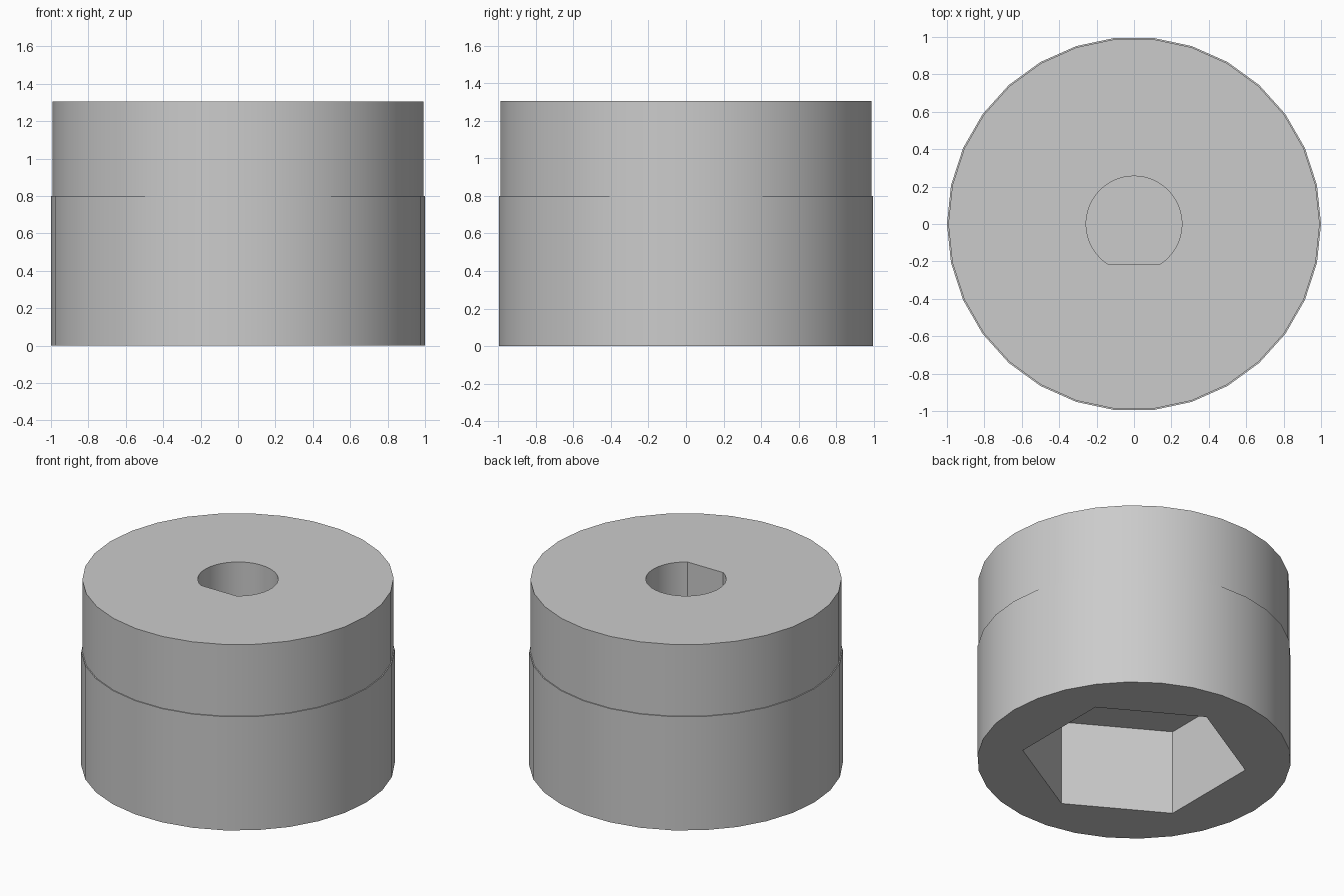
import bpy
import bmesh
from math import cos, sin, pi, radians, asin

cube = bpy.data.objects.get("Cube")
if cube:
    bpy.data.objects.remove(cube, do_unlink=True)

grey = bpy.data.materials.new("plain grey")
grey.use_nodes = True
colour = (0.6, 0.6, 0.6, 1)
grey.diffuse_color = colour
grey.node_tree.nodes["Principled BSDF"].inputs["Base Color"].default_value = colour


def circle(radius, sides, start=0.0):
    """Points of a regular polygon."""
    angles = [start + 2 * pi * i / sides for i in range(sides)]
    return [(radius * cos(a), radius * sin(a)) for a in angles]


def stack(name, sections):
    """Closed solid through (outline, z) sections with equal point counts."""
    bm = bmesh.new()
    rings = [[bm.verts.new((x, y, z)) for x, y in outline]
             for outline, z in sections]
    for low, high in zip(rings, rings[1:]):
        n = len(low)
        for i in range(n):
            j = (i + 1) % n
            bm.faces.new((low[i], low[j], high[j], high[i]))
    bm.faces.new(rings[0][::-1])
    bm.faces.new(rings[-1])
    bmesh.ops.recalc_face_normals(bm, faces=bm.faces)
    mesh = bpy.data.meshes.new(name)
    bm.to_mesh(mesh)
    bm.free()
    mesh.materials.append(grey)
    obj = bpy.data.objects.new(name, mesh)
    bpy.context.collection.objects.link(obj)
    return obj


# Round hub: full-width lower part, slightly narrower upper part
HEIGHT, STEP = 1.305, 0.8
lower = circle(1.0, 30)
upper = circle(0.993, 30)
hub = stack("hub", [(lower, 0), (lower, STEP), (upper, STEP), (upper, HEIGHT)])

# Hexagonal nut socket in the underside
hexagon = circle(0.72, 6, pi / 6)
hex_cutter = stack("hex_socket_cutter", [(hexagon, -0.2), (hexagon, 0.6)])

# Blind D-shaped shaft hole in the top, flat towards the front
SHAFT, FLAT, STEPS = 0.256, 0.215, 48
first = -asin(FLAT / SHAFT)
sweep = pi - 2 * first
d_shape = [(SHAFT * cos(first + sweep * i / STEPS),
            SHAFT * sin(first + sweep * i / STEPS)) for i in range(STEPS + 1)]
shaft_cutter = stack("shaft_hole_cutter", [(d_shape, STEP), (d_shape, HEIGHT + 0.2)])

# Cut both recesses, then drop the cutters
bpy.context.view_layer.objects.active = hub
for cutter in (hex_cutter, shaft_cutter):
    cutter.hide_render = True
    cut = hub.modifiers.new(cutter.name, 'BOOLEAN')
    cut.operation = 'DIFFERENCE'
    cut.solver = 'EXACT'
    cut.object = cutter
    bpy.ops.object.modifier_apply(modifier=cut.name)
    bpy.data.objects.remove(cutter, do_unlink=True)

# Smooth round walls with crisp rims
bpy.ops.object.select_all(action='DESELECT')
hub.select_set(True)
bpy.ops.object.shade_smooth_by_angle(angle=radians(30))
